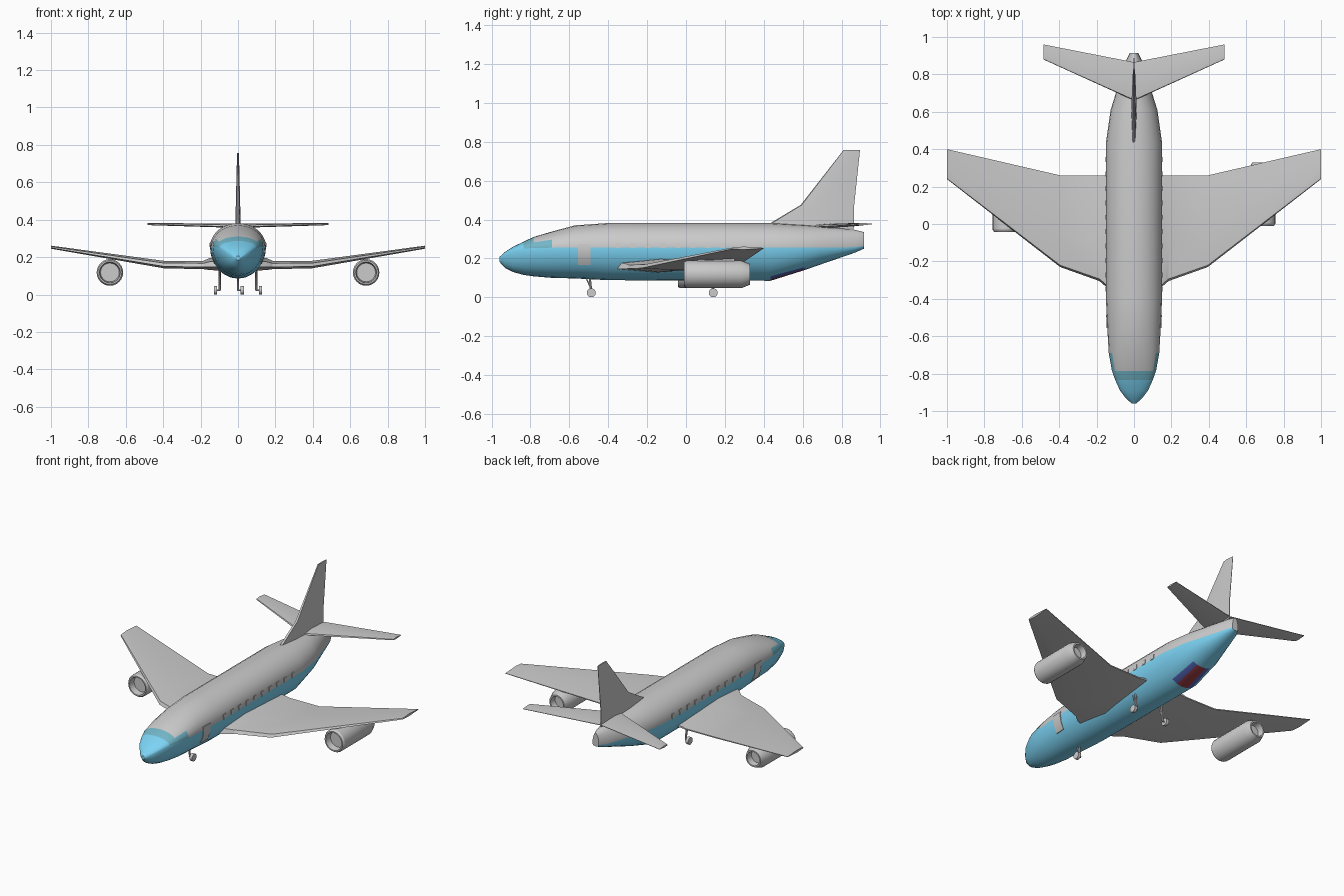
import bpy, bmesh, math
from mathutils import Vector

if "Cube" in bpy.data.objects:
    bpy.data.objects.remove(bpy.data.objects["Cube"])


def material(name, rgb):
    m = bpy.data.materials.new(name)
    m.diffuse_color = (*rgb, 1)
    m.use_nodes = True
    m.node_tree.nodes["Principled BSDF"].inputs["Base Color"].default_value = m.diffuse_color
    return m


BLUE = material("light_blue", (.2, .65, .9))
GLASS = material("cockpit_glass", (.17, .47, .58))
RED = material("dark_red", (.35, .05, .06))
NAVY = material("dark_blue", (.09, .13, .48))


def finish(name, bm, angle=30):
    bmesh.ops.recalc_face_normals(bm, faces=bm.faces)
    me = bpy.data.meshes.new(name)
    bm.to_mesh(me)
    bm.free()
    ob = bpy.data.objects.new(name, me)
    bpy.context.collection.objects.link(ob)
    bpy.ops.object.select_all(action='DESELECT')
    ob.select_set(True)
    bpy.context.view_layer.objects.active = ob
    bpy.ops.object.shade_smooth_by_angle(angle=math.radians(angle))
    return ob


def loft(rings, paint=None, caps=True):
    """Skin a list of closed point rings; paint(i, k) picks a material slot."""
    bm = bmesh.new()
    vs = [[bm.verts.new(p) for p in r] for r in rings]
    n = len(rings[0])
    for i in range(len(vs) - 1):
        for k in range(n):
            j = (k + 1) % n
            f = bm.faces.new((vs[i][k], vs[i][j], vs[i + 1][j], vs[i + 1][k]))
            if paint:
                f.material_index = paint(i, k)
    if caps:
        for r, i in ((vs[0], 0), (vs[-1], 0)):
            f = bm.faces.new(r)
            if paint and r is vs[0]:
                f.material_index = 1
    return bm


# Fuselage stations: y, half width, bottom, waterline, top
ST = [(-.96, .012, .183, .195, .207), (-.93, .045, .15, .215, .234),
      (-.89, .075, .13, .235, .26), (-.835, .1, .115, .25, .286),
      (-.785, .118, .108, .254, .31), (-.69, .135, .1, .255, .338),
      (-.57, .142, .097, .255, .37), (-.4, .15, .088, .255, .382),
      (.435, .15, .085, .255, .382), (.61, .125, .14, .255, .372),
      (.69, .1, .168, .255, .365), (.87, .045, .23, .258, .347),
      (.915, .022, .25, .265, .335)]
N = 24


def hull_ring(y, w, bot, mid, top):
    out = []
    for k in range(N):
        c, s = math.cos(k * math.tau / N), math.sin(k * math.tau / N)
        out.append((w * c, y, mid + s * ((top - mid) if s > 0 else (mid - bot))))
    return out


def hull_paint(i, k):
    y = ST[i][0]
    if k >= N // 2:                       # lower half, with belly panel
        if ST[i][0] == .435:
            d = abs(k + .5 - 18)
            return 3 if d < 1 else 4 if d < 2 else 1
        return 1
    if y < -.84:                          # nose cone
        return 1
    if y < -.8 or (y < -.7 and (k < 2 or k > 9)):   # windscreen band
        return 2
    return 0


hull = finish("fuselage", loft([hull_ring(*s) for s in ST], hull_paint), 40)
for m in (None, BLUE, GLASS, RED, NAVY):
    hull.data.materials.append(m)


def hull_x(y, z):
    """Half width of the fuselage at a given y and z."""
    for a, b in zip(ST, ST[1:]):
        if a[0] <= y <= b[0]:
            t = (y - a[0]) / (b[0] - a[0])
            _, w, bot, mid, top = [p + (q - p) * t for p, q in zip(a, b)]
            h = (top - mid) if z > mid else (mid - bot)
            return w * math.sqrt(max(0, 1 - ((z - mid) / h) ** 2))


def panel(name, side, y0, y1, z0, z1, rows):
    """Raised panel that follows the fuselage side."""
    rings = []
    for r in range(rows + 1):
        z = z0 + (z1 - z0) * r / rows
        rings.append([(side * (hull_x(y, z) + d), y, z)
                      for y, d in ((y0, .003), (y1, .003), (y1, -.01), (y0, -.01))])
    return finish(name, loft(rings))


def foil(name, sections, place):
    """Wing-like part; sections: span, leading y, trailing y, height, thickness."""
    shape = ((0, -.25), (.02, .2), (.35, .5), (1, .08), (1, -.08), (.35, -.5))
    rings = [[place(s, a + (b - a) * u, h + t * v) for u, v in shape]
             for s, a, b, h, t in sections]
    return finish(name, loft(rings), 20)


def tube(name, p, q, r, n=10):
    p, q = Vector(p), Vector(q)
    rot = (q - p).to_track_quat('Z', 'Y')
    ring = [rot @ Vector((r * math.cos(i * math.tau / n), r * math.sin(i * math.tau / n), 0))
            for i in range(n)]
    return finish(name, loft([[p + v for v in ring], [q + v for v in ring]]))


def landing_gear(name, x, y, top, out):
    """Strut, brace, axle and one wheel offset to the side."""
    wx = x + out * .022
    tube(name + "_strut", (x, y - .01, top), (x, y, .023), .006)
    tube(name + "_brace", (x, y - .035, top), (x, y - .005, .05), .004, 6)
    tube(name + "_axle", (x - out * .005, y, .023), (wx, y, .023), .005)
    tube(name + "_wheel", (wx - .009, y, .023), (wx + .009, y, .023), .023, 18)


# Engine outline: radius, distance from intake
ENGINE = [(.002, .04), (.05, .04), (.056, 0), (.064, 0), (.071, .012), (.071, .295),
          (.053, .34), (.044, .34), (.04, .3), (.002, .3)]

for side, tag in ((-1, "left"), (1, "right")):
    # Wings and tailplane
    foil("wing_" + tag,
         [(.08, -.37, .26, .165, .075), (.15, -.335, .26, .163, .065),
          (.185, -.305, .26, .158, .045), (.395, -.23, .26, .16, .04),
          (1, .24, .4, .253, .016)],
         lambda s, y, h: (side * s, y, h))
    foil("tailplane_" + tag,
         [(0, .66, .865, .367, .022), (.485, .88, .96, .377, .012)],
         lambda s, y, h: (side * s, y, h))
    # Engine and its short pylon; the left one sits slightly further forward
    y0 = -.01 if side > 0 else -.042
    rings = [[(side * .685 + r * math.cos(k * math.tau / 24), y0 + d,
               .118 + r * math.sin(k * math.tau / 24)) for k in range(24)]
             for r, d in ENGINE]
    finish("engine_" + tag, loft(rings))
    finish("pylon_" + tag, loft([[(side * .685 + dx, y, z) for dx, y in
           ((-.008, .06), (.008, .06), (.008, .25), (-.008, .25))] for z in (.17, .208)]))
    # Doors and cabin windows
    panel("door_" + tag, side, -.555, -.49, .165, .275, 6)
    for i in range(10):
        y = -.349 + i * .077
        panel(f"window_{tag}_{i + 1}", side, y - .013, y + .013, .253, .281, 2)
    landing_gear("main_gear_" + tag, side * .098, .14, .15, side)

# Tail fin with dorsal extension
foil("tail_fin",
     [(.355, .39, .865, 0, .026), (.475, .59, .865, 0, .024), (.757, .81, .895, 0, .01)],
     lambda s, y, h: (h, y, s))

landing_gear("nose_gear", 0, -.487, .12, 1)
